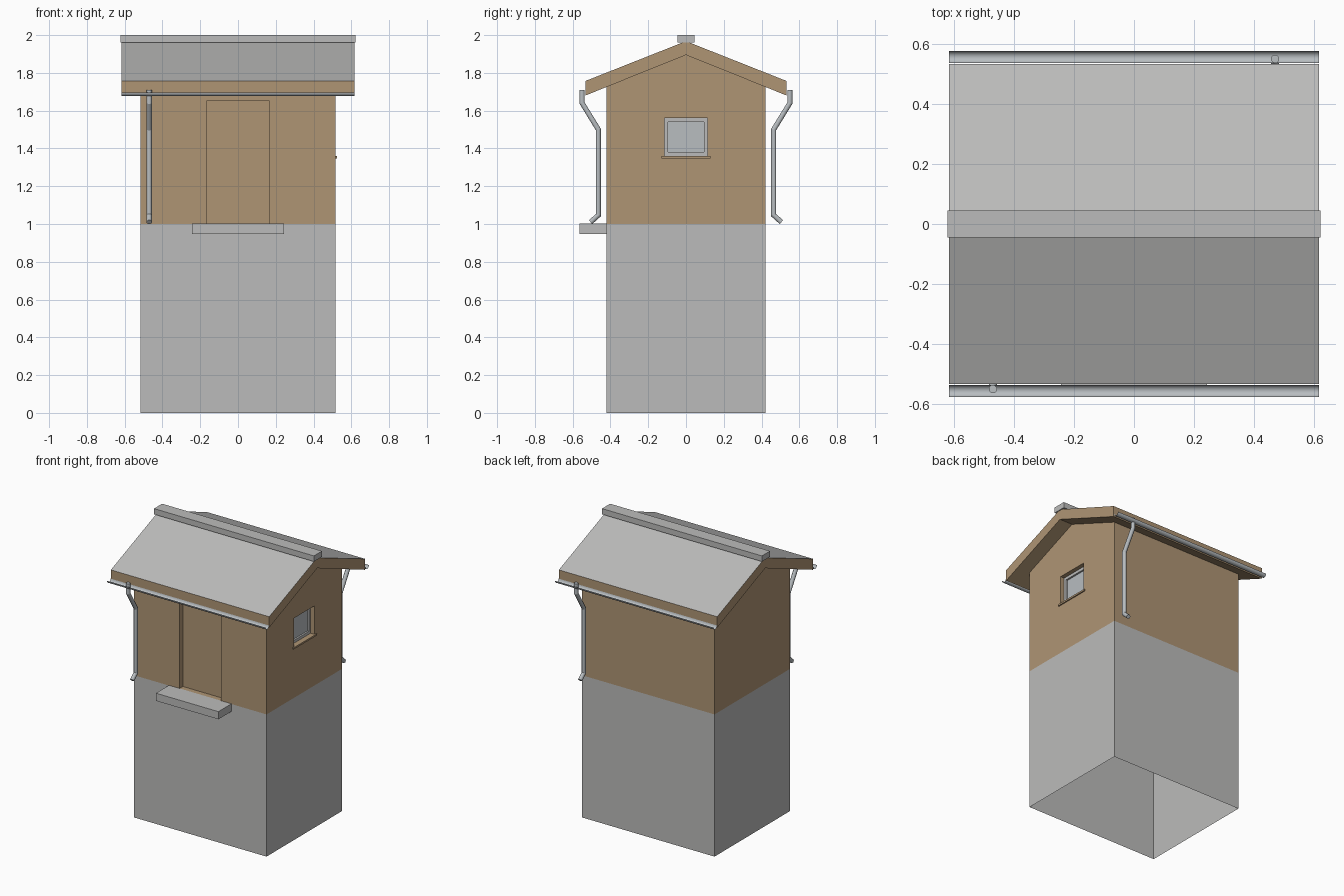
import bpy, bmesh, math
from mathutils import Vector

if "Cube" in bpy.data.objects:
    bpy.data.objects.remove(bpy.data.objects["Cube"])


def material(name, rgb):
    m = bpy.data.materials.new(name)
    m.diffuse_color = (*rgb, 1)
    m.use_nodes = True
    m.node_tree.nodes["Principled BSDF"].inputs["Base Color"].default_value = m.diffuse_color
    return m


CONCRETE = material("grey concrete", (0.50, 0.50, 0.495))
WOOD = material("brown wood", (0.43, 0.30, 0.175))
METAL = material("pale metal", (0.48, 0.51, 0.53))

HX, HY = 0.516, 0.42              # half size of the hut
RX, RY = 0.616, 0.533             # half size of the roof
RIDGE, EAVE = 1.895, 1.68         # underside of the roof
WALL = RIDGE - (RIDGE - EAVE) * HY / RY


def finish(name, bm, mats, weld=True):
    if weld:
        bmesh.ops.remove_doubles(bm, verts=bm.verts, dist=1e-5)
    bmesh.ops.recalc_face_normals(bm, faces=bm.faces)
    me = bpy.data.meshes.new(name)
    bm.to_mesh(me)
    bm.free()
    for m in mats:
        me.materials.append(m)
    ob = bpy.data.objects.new(name, me)
    bpy.context.collection.objects.link(ob)
    return ob


def face(bm, pts, mat=0, smooth=False):
    f = bm.faces.new([bm.verts.new(p) for p in pts])
    f.material_index = mat
    f.smooth = smooth
    return f


def box(name, lo, hi, mat):
    bm = bmesh.new()
    bmesh.ops.create_cube(bm, size=1)
    for v in bm.verts:
        v.co = [(a + b) / 2 + c * (b - a) for a, b, c in zip(lo, hi, v.co)]
    return finish(name, bm, [mat])


def rect(u0, u1, v0, v1):
    return [(u0, v0), (u1, v0), (u1, v1), (u0, v1)]


def holed_wall(bm, place, outer, hole, depth, mat, back=True, bottom=True):
    """Wall with a rectangular recess; outer = BL, BR, TR, (apex), TL."""
    o = [place(u, v, 0) for u, v in outer]
    h = [place(u, v, 0) for u, v in hole]
    d = [place(u, v, depth) for u, v in hole]
    if bottom:
        face(bm, [o[0], o[1], h[1], h[0]], mat)
    face(bm, [o[1], o[2], h[2], h[1]], mat)
    face(bm, [h[3], h[2]] + o[2:], mat)
    face(bm, [o[-1], o[0], h[0], h[3]], mat)
    for i in range(4):
        j = (i + 1) % 4
        face(bm, [h[i], h[j], d[j], d[i]], mat)
    if back:
        face(bm, d, mat)


def on_front(u, v, d):
    return (u, -HY + d, v)


def on_right(u, v, d):
    return (HX - d, u, v)


# hut walls: concrete base open below, wooden storey with door and window recess
bm = bmesh.new()
corners = [(-HX, -HY), (HX, -HY), (HX, HY), (-HX, HY)]
for i in range(4):
    (x0, y0), (x1, y1) = corners[i], corners[(i + 1) % 4]
    face(bm, [(x0, y0, 0), (x1, y1, 0), (x1, y1, 1), (x0, y0, 1)], 0)
window = rect(-0.113, 0.113, 1.36, 1.56)
gable = [(-HY, 1), (HY, 1), (HY, WALL), (0, RIDGE), (-HY, WALL)]
holed_wall(bm, on_front, rect(-HX, HX, 1, WALL), rect(-0.163, 0.163, 1, 1.655),
           0.04, 1, bottom=False)
holed_wall(bm, on_right, gable, window, 0.03, 1, back=False)
face(bm, [(-HX, u, v) for u, v in gable], 1)
face(bm, [(u, HY, v) for u, v in rect(-HX, HX, 1, WALL)], 1)
finish("hut_walls", bm, [CONCRETE, WOOD])

# window frame and pane
bm = bmesh.new()
holed_wall(bm, lambda u, v, d: on_right(u, v, d + 0.03), window,
           rect(-0.094, 0.094, 1.38, 1.54), 0.012, 0, back=False)
finish("window_frame", bm, [CONCRETE])
bm = bmesh.new()
face(bm, [on_right(u, v, 0.042) for u, v in rect(-0.094, 0.094, 1.38, 1.54)])
finish("window_pane", bm, [METAL])
box("window_sill", (HX - 0.03, -0.13, 1.348), (HX + 0.008, 0.13, 1.36), WOOD)

# door step
box("door_step", (-0.243, -0.565, 0.948), (0.243, -HY, 1.002), CONCRETE)

# roof: one gabled slab, grey on top and wood elsewhere
bm = bmesh.new()
profile = [(-RY, EAVE), (0, RIDGE), (RY, EAVE), (RY, 1.757), (0, 1.968), (-RY, 1.757)]
slab = face(bm, [(-RX, y, z) for y, z in profile])
ext = bmesh.ops.extrude_face_region(bm, geom=[slab], use_keep_orig=True)
bmesh.ops.translate(bm, vec=(2 * RX, 0, 0),
                    verts=[g for g in ext["geom"] if isinstance(g, bmesh.types.BMVert)])
bmesh.ops.recalc_face_normals(bm, faces=bm.faces)
for f in bm.faces:
    f.material_index = 0 if f.normal.z > 0.5 else 1
finish("roof", bm, [CONCRETE, WOOD])
box("ridge_cap", (-0.622, -0.045, 1.96), (0.622, 0.045, 2.0), CONCRETE)


# half-round gutters and downpipes; the back pair is the front pair turned round
def gutter(name, s):
    bm = bmesh.new()
    arc = [(-0.556 + 0.02 * math.cos(a), 1.697 - 0.02 * math.sin(a))
           for a in (math.pi * i / 8 for i in range(9))]
    for (y0, z0), (y1, z1) in zip(arc, arc[1:]):
        face(bm, [(-RX, s * y0, z0), (RX, s * y0, z0),
                  (RX, s * y1, z1), (-RX, s * y1, z1)], smooth=True)
    finish(name, bm, [METAL])


def downpipe(name, s, r=0.0145, n=8):
    path = [Vector(p) for p in ((-0.55, 1.71), (-0.55, 1.64), (-0.464, 1.5),
                                (-0.464, 1.047), (-0.505, 1.01))]
    rings = []
    for i, p in enumerate(path):
        a = (p - path[max(i - 1, 0)]).normalized()
        b = (path[min(i + 1, len(path) - 1)] - p).normalized()
        t = (a + b).normalized()
        k = r / t.dot(b if b.length else a)      # mitred joint
        ring = []
        for j in range(n):
            q = 2 * math.pi * (j + 0.5) / n
            c = math.sin(q) * k
            ring.append((s * (-0.47 + r * math.cos(q)),
                         s * (p.x - t.y * c), p.y + t.x * c))
        rings.append(ring)
    bm = bmesh.new()
    for r0, r1 in zip(rings, rings[1:]):         # separate sections keep joints crisp
        v0 = [bm.verts.new(p) for p in r0]
        v1 = [bm.verts.new(p) for p in r1]
        for j in range(n):
            k = (j + 1) % n
            bm.faces.new((v0[j], v0[k], v1[k], v1[j])).smooth = True
    face(bm, rings[0])
    face(bm, rings[-1][::-1])
    finish(name, bm, [METAL], weld=False)


for side, s in (("front", 1), ("back", -1)):
    gutter(side + "_gutter", s)
    downpipe(side + "_downpipe", s)
